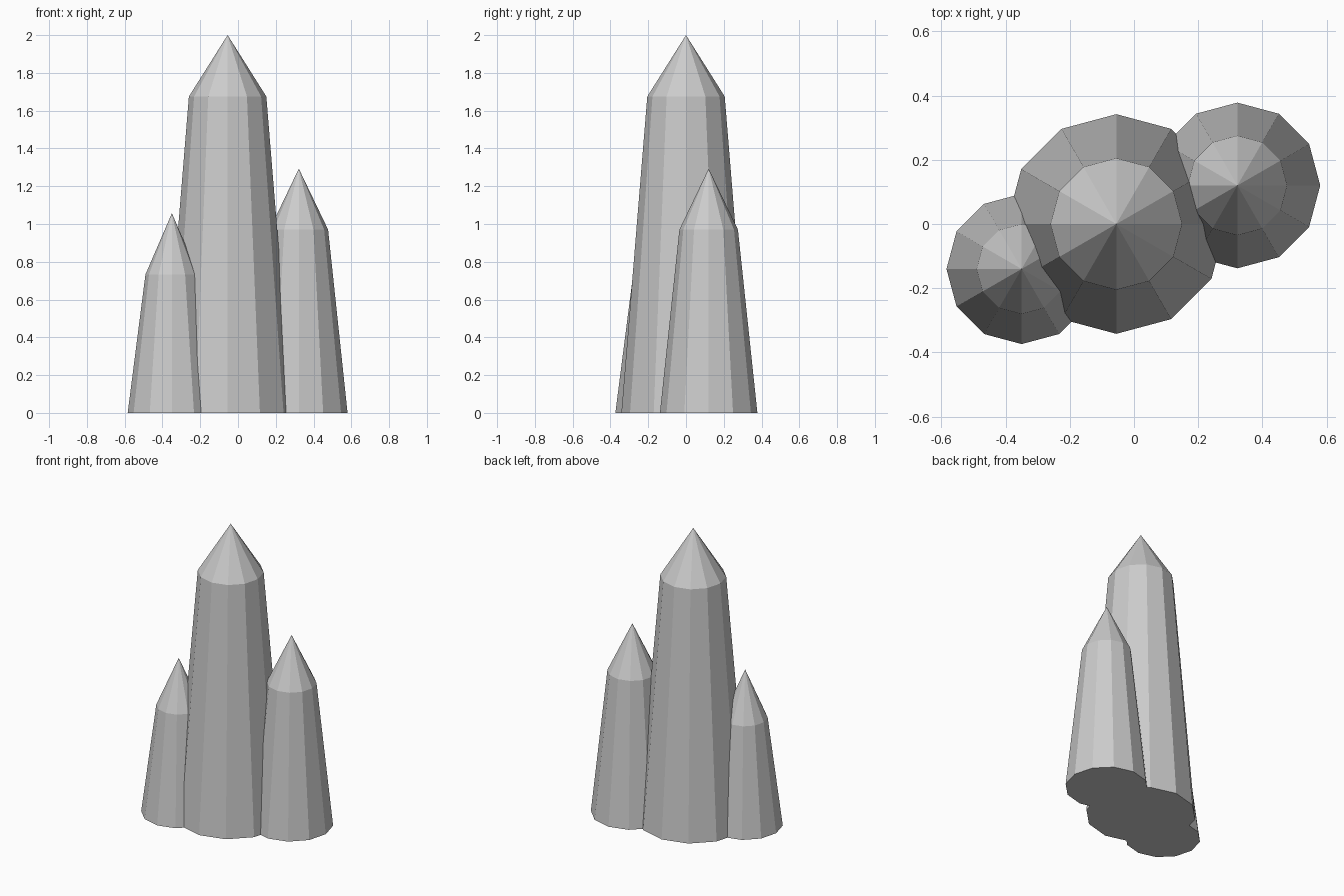
import bpy, bmesh
from math import cos, sin, tau

if "Cube" in bpy.data.objects:
    bpy.data.objects.remove(bpy.data.objects["Cube"])

SIDES = 12

def spire(name, x, y, base_r, shoulder_r, shoulder_z, tip_z):
    """Tapered twelve-sided column with a pointed cap, closed underneath."""
    bm = bmesh.new()

    def ring(r, z):
        return [bm.verts.new((r * cos(tau * i / SIDES), r * sin(tau * i / SIDES), z))
                for i in range(SIDES)]

    low, high = ring(base_r, 0), ring(shoulder_r, shoulder_z)
    tip = bm.verts.new((0, 0, tip_z))
    bm.faces.new(low[::-1])
    for i in range(SIDES):
        j = (i + 1) % SIDES
        bm.faces.new((low[i], low[j], high[j], high[i]))
        bm.faces.new((high[i], high[j], tip))
    mesh = bpy.data.meshes.new(name)
    bm.to_mesh(mesh)
    bm.free()
    obj = bpy.data.objects.new(name, mesh)
    obj.location = (x, y, 0)
    bpy.context.collection.objects.link(obj)

# Tall middle spire and its two shorter neighbours
spire("middle_spire", -0.055, 0.0, 0.342, 0.205, 1.675, 2.0)
spire("right_spire", 0.322, 0.12, 0.258, 0.155, 0.97, 1.293)
spire("left_spire", -0.35, -0.14, 0.234, 0.14, 0.733, 1.057)
